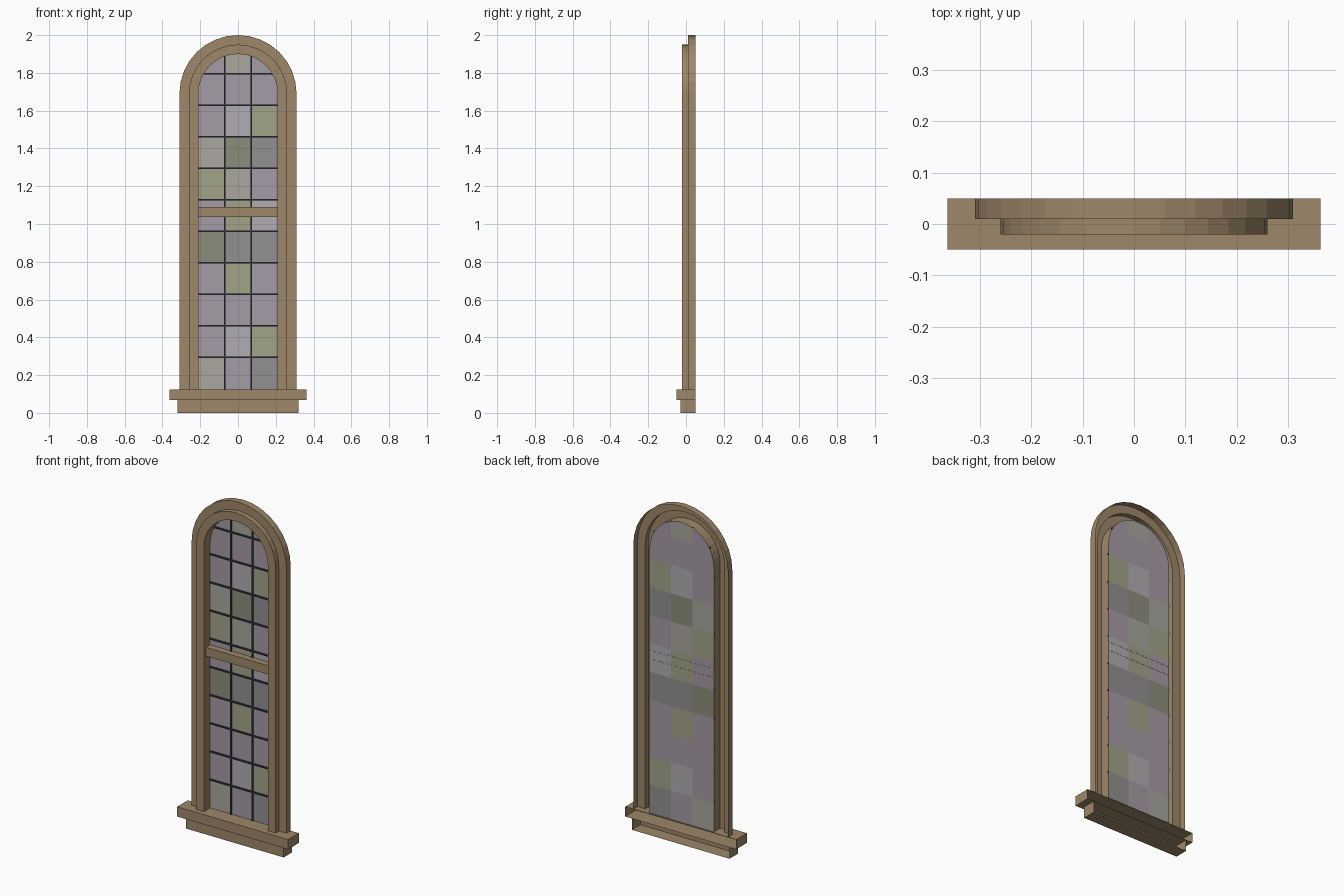
import bpy, bmesh
from math import sin, cos, pi, sqrt
from mathutils import Vector

if "Cube" in bpy.data.objects:
    bpy.data.objects.remove(bpy.data.objects["Cube"])

SPRING, SILL_TOP, OPENING = 1.69, 0.125, 0.21
GLASS_Y = 0.04
ROW_BASE, ROW_STEP, ROWS = 0.128, 0.1667, 11
COLUMN = OPENING / 3


def material(name, color):
    mat = bpy.data.materials.new(name)
    mat.use_nodes = True
    mat.diffuse_color = (*color, 1)
    mat.node_tree.nodes["Principled BSDF"].inputs["Base Color"].default_value = (*color, 1)
    return mat


def finish(bm, name, *mats):
    mesh = bpy.data.meshes.new(name)
    bm.to_mesh(mesh)
    bm.free()
    for mat in mats:
        mesh.materials.append(mat)
    obj = bpy.data.objects.new(name, mesh)
    bpy.context.collection.objects.link(obj)
    return obj


def box(name, low, high, mat, open_sides):
    """Box shell without the faces whose normals are listed."""
    low, high = Vector(low), Vector(high)
    bm = bmesh.new()
    bmesh.ops.create_cube(bm, size=1)
    bm.normal_update()
    gone = [f for f in bm.faces
            if any(f.normal.dot(Vector(s)) > 0.9 for s in open_sides)]
    bmesh.ops.delete(bm, geom=gone, context='FACES')
    for v in bm.verts:
        v.co = (low + high) / 2 + v.co * (high - low)
    return finish(bm, name, mat)


def arch(radius, y, segments=16):
    """Points up one jamb, over the round head and down the other jamb."""
    head = [(radius * cos(pi * i / segments), y, SPRING + radius * sin(pi * i / segments))
            for i in range(segments + 1)]
    return [(radius, y, SILL_TOP)] + head + [(-radius, y, SILL_TOP)]


BACK, TOP, LEFT, RIGHT = (0, 1, 0), (0, 0, 1), (1, 0, 0), (-1, 0, 0)
wood = material("wood", (0.34, 0.245, 0.142))
lead = material("lead", (0.035, 0.04, 0.06))

# Stepped arched frame, open at the back
profile = [(0.31, 0.05), (0.31, 0.01), (0.26, 0.01), (0.26, -0.02),
           (OPENING, -0.02), (OPENING, GLASS_Y)]
bm = bmesh.new()
rings = [[bm.verts.new(p) for p in arch(r, y)] for r, y in profile]
for a, b in zip(rings, rings[1:]):
    for i in range(len(a) - 1):
        bm.faces.new((a[i], a[i + 1], b[i + 1], b[i]))
finish(bm, "arched_frame", wood)

# Sill, apron below it, and meeting rail
box("sill", (-0.363, -0.05, 0.067), (0.363, 0.05, SILL_TOP), wood, [BACK])
box("apron", (-0.32, -0.03, 0), (0.32, 0.05, 0.067), wood, [BACK, TOP])
box("meeting_rail", (-OPENING, 0, 1.038), (OPENING, GLASS_Y + 0.001, 1.09), wood,
    [BACK, LEFT, RIGHT])

# Glass cut into tinted panes
tints = {
    "m": material("mauve_glass", (0.38, 0.335, 0.38)),
    "g": material("grey_glass", (0.29, 0.28, 0.28)),
    "o": material("olive_glass", (0.36, 0.37, 0.25)),
    "d": material("moss_glass", (0.27, 0.27, 0.2)),
    "l": material("pale_glass", (0.44, 0.42, 0.44)),
    "s": material("sand_glass", (0.4, 0.385, 0.34)),
}
letters = list(tints)
pattern = ["smg", "mlo", "mmm", "mom", "dgg", "mol", "osm", "sdg", "mlo", "mmm", "msm"]
bm = bmesh.new()
bm.faces.new([bm.verts.new(p) for p in arch(OPENING, GLASS_Y)])
cuts = [((x, 0, 0), (1, 0, 0)) for x in (-COLUMN, COLUMN)]
cuts += [((0, 0, ROW_BASE + ROW_STEP * k), (0, 0, 1)) for k in range(1, ROWS)]
for point, normal in cuts:
    bmesh.ops.bisect_plane(bm, geom=bm.verts[:] + bm.edges[:] + bm.faces[:],
                           plane_co=point, plane_no=normal)
for f in bm.faces:
    c = f.calc_center_median()
    col = min(2, max(0, int((c.x + OPENING) / (2 * COLUMN))))
    row = min(ROWS - 1, max(0, int((c.z - ROW_BASE) / ROW_STEP)))
    f.material_index = letters.index(pattern[row][col])
finish(bm, "glass_panes", *tints.values())

# Lead bars in front of the glass
HALF, FRONT = 0.0045, GLASS_Y - 0.008
for k in range(1, ROWS):
    z = ROW_BASE + ROW_STEP * k
    reach = sqrt(OPENING ** 2 - max(0, z - SPRING) ** 2) + 0.003
    box(f"lead_bar_row_{k}", (-reach, FRONT, z - HALF), (reach, GLASS_Y - 0.001, z + HALF),
        lead, [BACK])
head = SPRING + sqrt(OPENING ** 2 - COLUMN ** 2)
for side, x in (("left", COLUMN), ("right", -COLUMN)):
    box(f"lead_bar_{side}", (x - HALF, FRONT, SILL_TOP), (x + HALF, GLASS_Y - 0.001, head),
        lead, [BACK])
